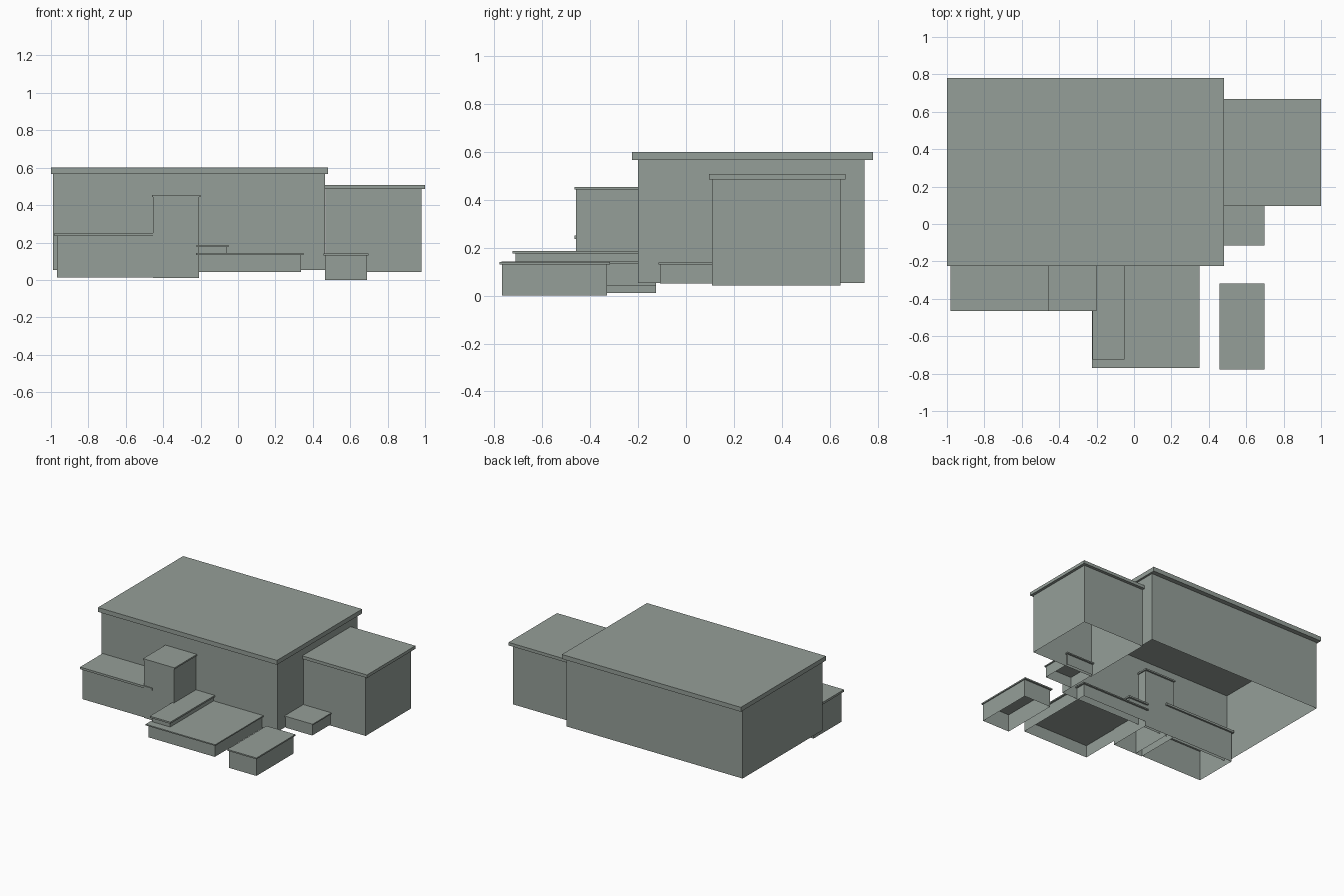
import bpy
import bmesh
from mathutils import Matrix, Vector

cube = bpy.data.objects.get("Cube")
if cube:
    bpy.data.objects.remove(cube, do_unlink=True)

stone = bpy.data.materials.new("grey_green")
stone.use_nodes = True
COLOUR = (0.30, 0.345, 0.315, 1)
stone.diffuse_color = COLOUR
stone.node_tree.nodes["Principled BSDF"].inputs["Base Color"].default_value = COLOUR


def block(name, x, y, z, open_ended=False):
    """Box between the given ranges; open_ended leaves only the four walls."""
    low, high = Vector((x[0], y[0], z[0])), Vector((x[1], y[1], z[1]))
    bm = bmesh.new()
    matrix = Matrix.Translation((low + high) / 2) @ Matrix.Diagonal((*(high - low), 1))
    bmesh.ops.create_cube(bm, size=1, matrix=matrix)
    bm.normal_update()
    if open_ended:
        ends = [f for f in bm.faces if abs(f.normal.z) > 0.5]
        bmesh.ops.delete(bm, geom=ends, context="FACES_ONLY")
    mesh = bpy.data.meshes.new(name)
    bm.to_mesh(mesh)
    bm.free()
    mesh.materials.append(stone)
    obj = bpy.data.objects.new(name, mesh)
    bpy.context.collection.objects.link(obj)


def building(name, x, y, z, roof_x, roof_y, top):
    """Hollow walls, open underneath, with an overhanging flat roof slab."""
    block(name + "_walls", x, y, z, open_ended=True)
    block(name + "_roof", roof_x, roof_y, (z[1], top))


# Large hall and side wing
building("main_hall", (-.99, .465), (-.2, .745), (.052, .567),
         (-1, .48), (-.225, .78), .6)
building("side_wing", (.467, .98), (.108, .645), (.042, .485),
         (.455, 1), (.095, .667), .508)

# Front annexes, which run a little way into the hall
building("low_annex", (-.967, -.4), (-.456, -.125), (.012, .236),
         (-.98, -.385), (-.466, -.112), .252)
building("tower", (-.455, -.208), (-.459, -.125), (.01, .443),
         (-.46, -.2), (-.465, -.112), .454)
building("terrace", (-.212, .337), (-.755, -.125), (.043, .134),
         (-.225, .35), (-.77, -.112), .143)
building("terrace_step", (-.21, -.062), (-.712, -.125), (.143, .175),
         (-.222, -.052), (-.725, -.112), .187)

# Porch beside the wing and the detached shed
building("porch", (.467, .69), (-.108, .12), (.05, .13),
         (.455, .697), (-.115, .133), .139)
building("shed", (.465, .69), (-.768, -.33), (0, .13),
         (.457, .697), (-.778, -.317), .14)
